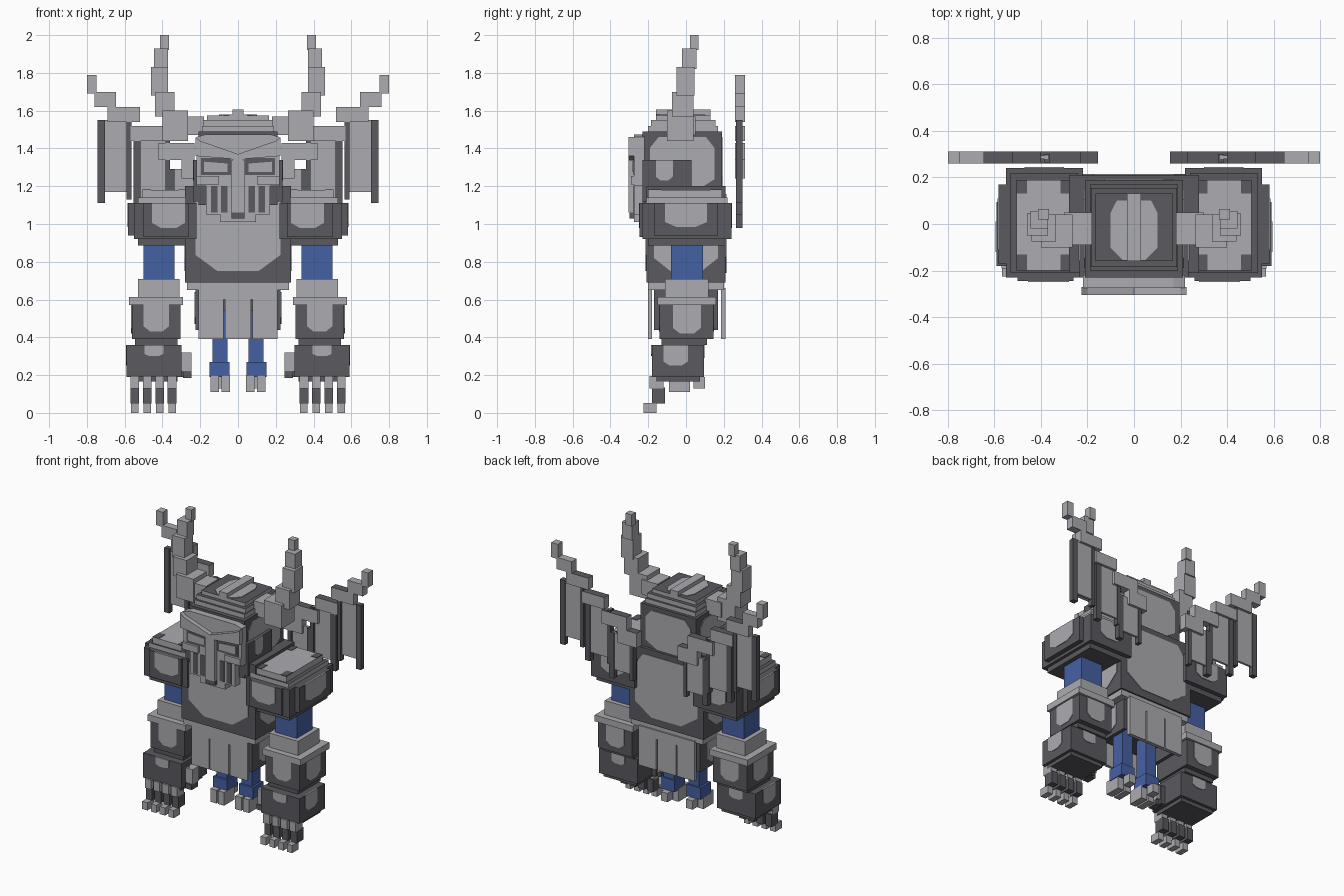
import bpy, bmesh
from mathutils import Vector

cube = bpy.data.objects.get("Cube")
if cube:
    bpy.data.objects.remove(cube, do_unlink=True)


def material(name, colour):
    mat = bpy.data.materials.new(name)
    mat.use_nodes = True
    mat.diffuse_color = (*colour, 1)
    mat.node_tree.nodes["Principled BSDF"].inputs["Base Color"].default_value = (*colour, 1)
    return mat


LIGHT = material("light grey stone", (.41, .41, .44))
DARK = material("dark grey stone", (.1, .1, .115))
BLUE = material("blue cloth", (.06, .12, .37))


def prism(name, outline, axis, near, far, mat, side=1, top=None):
    """Extrude a flat outline along an axis; side=-1 mirrors it, top recolours upward faces."""
    place = {"x": lambda d, u, v: (d, u, v),
             "y": lambda d, u, v: (u, d, v),
             "z": lambda d, u, v: (u, v, d)}[axis]
    bm = bmesh.new()
    rings = []
    for depth in (near, far):
        points = [Vector(place(depth, u, v)) for u, v in outline]
        rings.append([bm.verts.new((p.x * side, p.y, p.z)) for p in points])
    start, end = rings
    bm.faces.new(start)
    bm.faces.new(end)
    for i in range(len(outline)):
        j = (i + 1) % len(outline)
        bm.faces.new((start[i], start[j], end[j], end[i]))
    bmesh.ops.recalc_face_normals(bm, faces=bm.faces)
    bm.normal_update()
    mesh = bpy.data.meshes.new(name)
    mesh.materials.append(mat)
    if top:
        mesh.materials.append(top)
        for face in bm.faces:
            face.material_index = int(face.normal.z > .9)
    bm.to_mesh(mesh)
    bm.free()
    obj = bpy.data.objects.new(name, mesh)
    bpy.context.collection.objects.link(obj)
    return obj


def rect(u, v):
    return [(u[0], v[0]), (u[1], v[0]), (u[1], v[1]), (u[0], v[1])]


def box(name, x, y, z, mat, side=1, top=None):
    return prism(name, rect(x, y), "z", *z, mat, side, top)


def pair(name, x, y, z, mat, top=None):
    for label, side in (("left", 1), ("right", -1)):
        box(label + "_" + name, x, y, z, mat, side, top)


def worn(name, axis, at, u, v, side=1, mat=LIGHT, square=False):
    """Thin painted patch with stepped lower corners (all corners when square)."""
    a, b = (u[1] - u[0]) * .13, (v[1] - v[0]) * .2
    low = [(u[0], v[0] + b), (u[0] + a, v[0] + b / 2), (u[0] + 2 * a, v[0]),
           (u[1] - 2 * a, v[0]), (u[1] - a, v[0] + b / 2), (u[1], v[0] + b)]
    high = [(u[1], v[1]), (u[0], v[1])]
    if square:
        high = [(u[1], v[1] - b), (u[1] - a, v[1]), (u[0] + a, v[1]), (u[0], v[1] - b)]
    prism(name, low + high, axis, at - .004, at + .004, mat, side)


def worn_pair(name, axis, at, u, v, square=False):
    for label, side in (("left", 1), ("right", -1)):
        worn(label + "_" + name, axis, at, u, v, side, LIGHT, square)


# Torso and hips
box("torso", (-.28, .28), (-.21, .21), (.69, 1.2), DARK)
worn("chest_front", "y", -.21, (-.225, .225), (.75, 1.18))
worn("chest_back", "y", .21, (-.235, .235), (.74, 1.16), square=True)
worn_pair("flank", "x", .28, (-.17, .17), (.75, 1.1))
box("belt", (-.27, .27), (-.2, .2), (.65, .692), LIGHT)
box("hips", (-.21, .21), (-.17, .17), (.54, .66), DARK)

# Skirt: three panels front and back, split by narrow slits, with side flaps
for label, y in (("front", (-.2, -.18)), ("back", (.185, .21))):
    box("skirt_top_" + label, (-.21, .21), y, (.6, .66), LIGHT)
    for i, x in enumerate(((-.21, -.078), (-.07, .07), (.078, .21))):
        box(f"skirt_panel_{label}_{i}", x, y, (.39, .6), LIGHT)
pair("skirt_side", (.2, .225), (-.17, .17), (.44, .66), DARK)
worn_pair("skirt_side_patch", "x", .225, (-.1, .1), (.47, .64))

# Legs and feet
pair("leg", (.055, .135), (-.04, .05), (.26, .6), BLUE)
pair("ankle", (.045, .15), (-.055, .06), (.19, .27), BLUE)
for i, x in enumerate(((.042, .088), (.1, .146))):
    pair(f"toe_{i}", x, (-.09, .02), (.11, .2), LIGHT)
pair("heel", (.07, .12), (.04, .1), (.13, .19), LIGHT)

# Head with stepped crown
box("head", (-.21, .21), (-.23, .19), (1.1, 1.49), DARK)
worn_pair("head_side", "x", .21, (-.19, .15), (1.18, 1.46), square=True)
worn("head_back", "y", .19, (-.17, .17), (1.2, 1.46), square=True)
tiers = ((.19, .17, 1.52), (.185, .155, 1.55), (.165, .13, 1.575))
base = 1.49
for i, (half, back, top) in enumerate(tiers):
    box(f"crown_tier_{i}", (-half, half), (-.03 - back, back), (base, top), LIGHT, top=DARK)
    base = top
worn("crown_patch", "z", 1.575, (-.1, .1), (-.155, .1), square=True)
box("crown_ridge", (-.03, .03), (-.16, .13), (1.57, 1.605), LIGHT)
pair("cheek", (.2, .235), (-.23, .03), (1.12, 1.34), DARK)
worn_pair("cheek_patch", "x", .235, (-.16, -.07), (1.23, 1.34))

# Face mask with stepped jaw
mask = [(-.22, 1.2), (-.17, 1.2), (-.17, 1.05), (-.095, 1.05), (-.095, 1.01),
        (.095, 1.01), (.095, 1.05), (.17, 1.05), (.17, 1.2), (.22, 1.2),
        (.22, 1.46), (.17, 1.475), (-.17, 1.475), (-.22, 1.46)]
prism("face_mask", mask, "y", -.275, -.22, LIGHT)
for label, side in (("left", 1), ("right", -1)):
    brow = [(0, 1.33), (.04, 1.345), (.225, 1.36), (.225, 1.46), (.2, 1.44), (0, 1.37)]
    prism(label + "_brow", brow, "y", -.305, -.27, LIGHT, side)
    prism(label + "_eye_socket", rect((.038, .195), (1.26, 1.35)), "y", -.279, -.271, DARK, side)
    eye = [(.055, 1.275), (.18, 1.275), (.18, 1.33), (.055, 1.32)]
    prism(label + "_eye", eye, "y", -.283, -.275, LIGHT, side)
    for i, x in enumerate(((.055, .09), (.108, .143))):
        box(f"{label}_tooth_gap_{i}", x, (-.279, -.271), (1.06, 1.2), DARK, side)
    box(label + "_cheek_bone", (.1, .22), (-.29, -.27), (1.21, 1.255), LIGHT, side)
box("nose", (-.035, .035), (-.305, -.27), (1.06, 1.34), LIGHT)
box("nose_tip", (-.035, .035), (-.3, -.27), (1.03, 1.06), DARK)

# Horns: stacked blocks that lean outward, then up
horn = (((.18, .3), (-.09, .05), (1.47, 1.57)),
        ((.265, .4), (-.1, .04), (1.44, 1.6)),
        ((.335, .44), (-.075, .04), (1.57, 1.7)),
        ((.37, .46), (-.05, .045), (1.68, 1.83)),
        ((.37, .445), (-.02, .055), (1.82, 1.93)),
        ((.365, .412), (.02, .065), (1.92, 2)))
for i, block in enumerate(horn):
    pair(f"horn_block_{i}", *block, LIGHT)

# Wings: stair of beams, each carrying a hanging panel and a dark outer rod
beams = (((.155, .3), (1.24, 1.34)), ((.23, .42), (1.34, 1.43)),
         ((.4, .57), (1.44, 1.52)), ((.52, .69), (1.54, 1.62)))
for i, (x, z) in enumerate(beams):
    pair(f"wing_beam_{i}", x, (.26, .312), z, LIGHT, DARK)
pair("wing_shoulder", (.645, .76), (.26, .312), (1.62, 1.7), LIGHT)
pair("wing_tip", (.75, .8), (.26, .312), (1.69, 1.79), LIGHT)
panels = ((.2, .34, 1.29, 1.04), (.37, .52, 1.44, 1.11), (.575, .71, 1.55, 1.17))
for i, (inner, outer, top, low) in enumerate(panels):
    pair(f"wing_panel_{i}", (inner, outer), (.28, .295), (low, top), LIGHT)
    pair(f"wing_rod_{i}", (outer - .005, outer + .033), (.265, .3), (low - .06, top), DARK)
    pair(f"wing_inner_rod_{i}", (inner - .01, inner + .015), (.265, .3), (low - .04, top), DARK)

# Shoulder armour
pair("shoulder", (.22, .55), (-.23, .24), (.92, 1.11), DARK)
pair("shoulder_base", (.24, .53), (-.2, .21), (.885, .92), DARK)
pair("shoulder_rim", (.24, .53), (-.21, .22), (1.11, 1.14), LIGHT, DARK)
pair("shoulder_cap", (.27, .505), (-.2, .19), (1.14, 1.18), LIGHT)
pair("shoulder_front_plate", (.26, .5), (-.245, -.23), (.93, 1.11), DARK)
pair("shoulder_side_plate", (.55, .582), (-.17, .17), (.94, 1.11), DARK)
worn_pair("shoulder_front_patch", "y", -.245, (.28, .455), (.98, 1.11))
worn_pair("shoulder_side_patch", "x", .582, (-.11, .11), (.985, 1.11))
worn_pair("shoulder_back_patch", "y", .24, (.3, .47), (.98, 1.11))
for x in ((.27, .315), (.46, .505)):
    for y in ((-.2, -.13), (.13, .19)):
        pair("shoulder_cap_corner", x, y, (1.176, 1.183), DARK)

# Arms
pair("upper_arm", (.335, .5), (-.08, .09), (.7, .9), BLUE)
pair("elbow", (.31, .53), (-.11, .12), (.61, .71), LIGHT)
pair("elbow_band", (.29, .578), (-.15, .16), (.57, .613), LIGHT)
pair("forearm", (.305, .562), (-.14, .145), (.39, .575), DARK)
pair("wrist", (.32, .545), (-.13, .11), (.36, .4), DARK)
worn_pair("forearm_front_patch", "y", -.14, (.365, .5), (.43, .575))
worn_pair("forearm_back_patch", "y", .145, (.365, .5), (.43, .575))
worn_pair("forearm_side_patch", "x", .562, (-.07, .08), (.42, .57))

# Hands and fingers
pair("hand", (.3, .59), (-.18, .095), (.19, .36), DARK)
pair("palm", (.32, .57), (-.16, .075), (.165, .19), DARK)
worn_pair("hand_front_patch", "y", -.18, (.395, .495), (.3, .36))
worn_pair("hand_back_patch", "y", .095, (.395, .495), (.29, .36))
worn_pair("hand_side_patch", "x", .59, (-.12, .01), (.25, .36))
for i in range(4):
    x = .325 + i * .066
    pair(f"knuckle_{i}", (x, x + .047), (-.192, -.12), (.13, .195), LIGHT)
    pair(f"finger_{i}", (x, x + .047), (-.18, -.11), (.05, .135), DARK)
    pair(f"fingertip_{i}", (x + .003, x + .043), (-.225, -.155), (0, .052), LIGHT)
pair("thumb_base", (.27, .31), (-.13, -.06), (.19, .32), DARK)
pair("thumb", (.245, .3), (-.14, -.07), (.22, .32), LIGHT)
pair("thumb_tip", (.245, .29), (-.15, -.08), (.185, .22), DARK)
